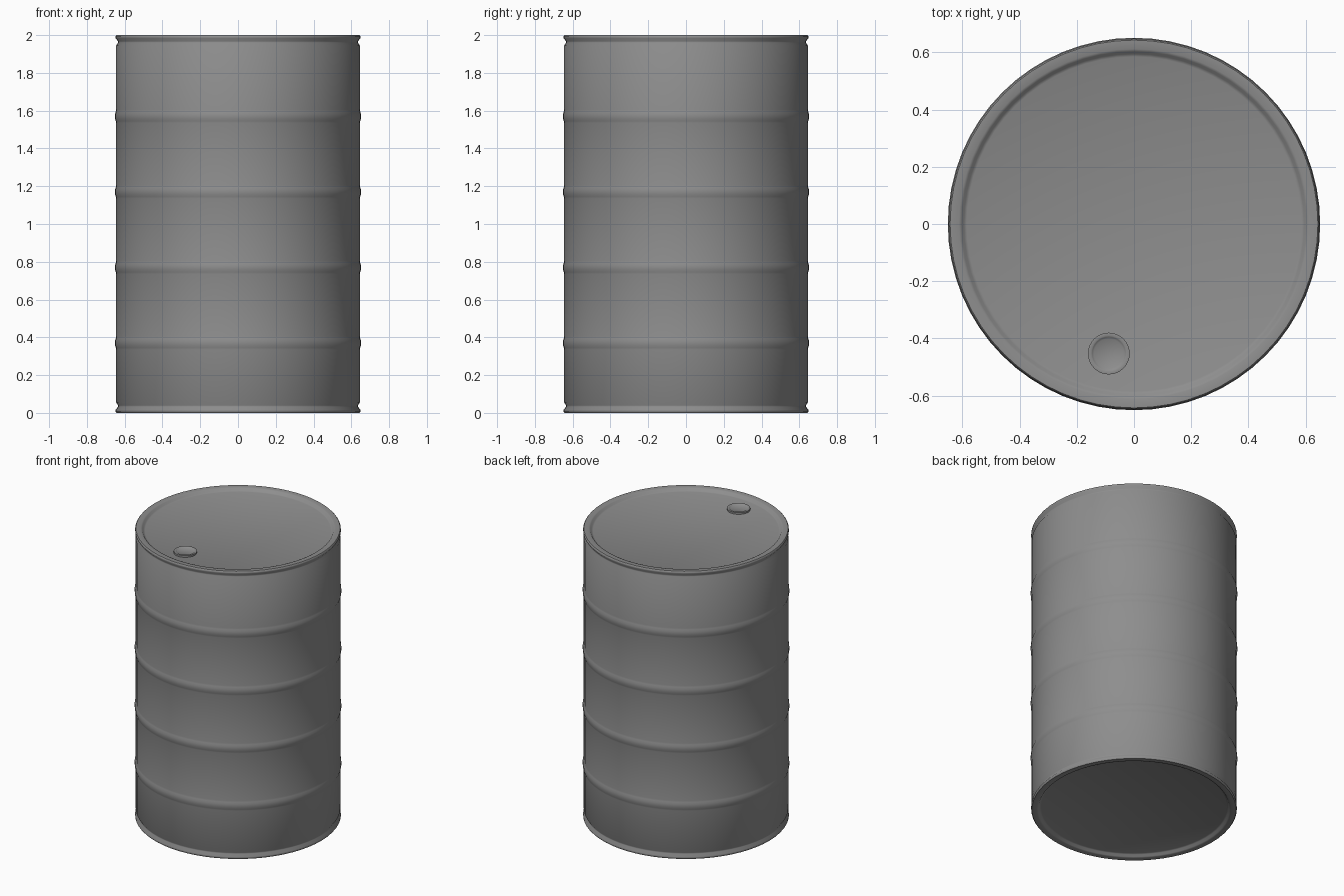
import bpy, math

cube = bpy.data.objects.get("Cube")
if cube:
    bpy.data.objects.remove(cube, do_unlink=True)

steel = bpy.data.materials.new("grey steel")
steel.use_nodes = True
GREY = (0.27, 0.27, 0.27, 1)
steel.diffuse_color = GREY
steel.node_tree.nodes["Principled BSDF"].inputs["Base Color"].default_value = GREY


def lathe(name, profile, sides, location=(0, 0, 0)):
    """Turn (radius, height) points, listed bottom to top, about the z axis."""
    verts, faces, rings = [], [], []
    for r, z in profile:
        rings.append(range(len(verts), len(verts) + sides))
        for i in range(sides):
            a = math.tau * i / sides
            verts.append((r * math.cos(a), r * math.sin(a), z))
    for low, high in zip(rings, rings[1:]):
        for i in range(sides):
            j = (i + 1) % sides
            faces.append((low[i], low[j], high[j], high[i]))
    faces.append(tuple(reversed(rings[0])))
    faces.append(tuple(rings[-1]))
    mesh = bpy.data.meshes.new(name)
    mesh.from_pydata(verts, [], faces)
    mesh.materials.append(steel)
    obj = bpy.data.objects.new(name, mesh)
    obj.location = location
    bpy.context.collection.objects.link(obj)
    bpy.ops.object.select_all(action="DESELECT")
    obj.select_set(True)
    bpy.context.view_layer.objects.active = obj
    bpy.ops.object.shade_smooth_by_angle(angle=math.radians(50))
    return obj


BODY = 0.645
LID = 1.98

# Rolled end rim: recessed end plate, lip, then the groove below the lip
end = [(0.585, 0.02), (0.595, 0.016), (0.603, 0.004), (0.612, 0),
       (0.643, 0), (0.648, 0.006), (0.648, 0.016), (0.636, 0.032),
       (0.636, 0.04), (BODY, 0.056)]
# Rounded hoop around the wall
hoop = [(BODY, -0.035), (0.647, -0.025), (0.651, -0.012),
        (0.651, 0.012), (0.647, 0.025), (BODY, 0.035)]

# Drum: both ends share one rim profile, with four evenly spaced hoops
profile = list(end)
for k in range(4):
    profile += [(r, 0.37 + 0.4 * k + z) for r, z in hoop]
profile += [(r, 2 - z) for r, z in reversed(end)]
lathe("drum_body", profile, 64)

# Filler plug: low collar with a slightly dished cap
lathe("filler_plug", [(0.073, -0.002), (0.073, 0.012), (0.062, 0.014),
                      (0.058, 0.011), (0.052, 0.007)], 32, (-0.088, -0.453, LID))
